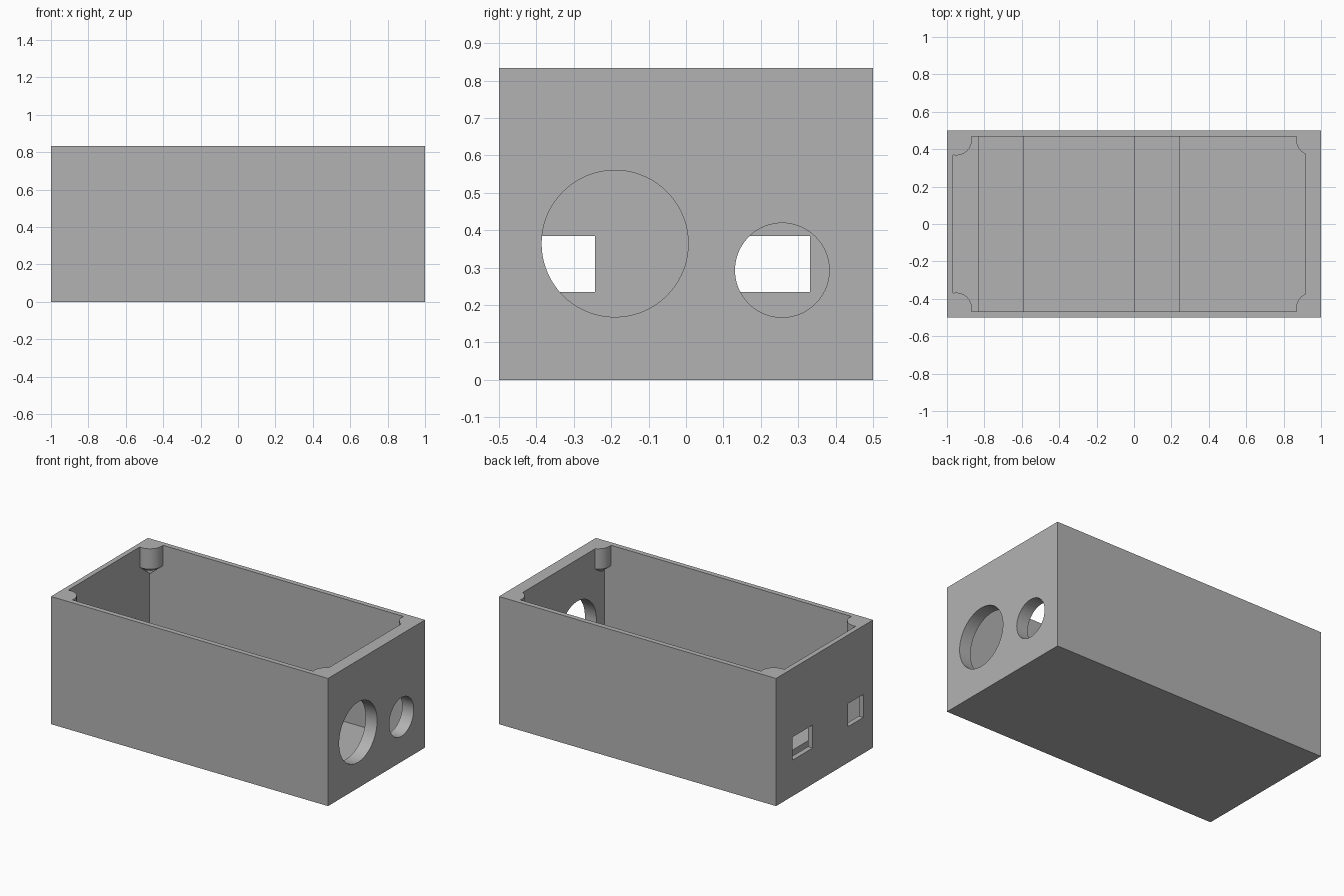
import bpy
import math

if "Cube" in bpy.data.objects:
    bpy.data.objects.remove(bpy.data.objects["Cube"], do_unlink=True)

HEIGHT = 0.833
FLOOR = 0.033
RIDGE_TOP = 0.165

grey = bpy.data.materials.new("plain_grey")
grey.use_nodes = True
colour = (0.45, 0.45, 0.45, 1)
grey.diffuse_color = colour
grey.node_tree.nodes["Principled BSDF"].inputs["Base Color"].default_value = colour


def block(name, x, y, z):
    """Box spanning the given (low, high) ranges."""
    spans = (x, y, z)
    bpy.ops.mesh.primitive_cube_add(size=1, location=[(a + b) / 2 for a, b in spans])
    ob = bpy.context.object
    ob.name = name
    ob.scale = [b - a for a, b in spans]
    bpy.ops.object.transform_apply(location=True, rotation=False, scale=True)
    ob.data.materials.append(grey)
    return ob


def subtract(target, cutter):
    """Cut one solid from another and discard the cutter."""
    cutter.hide_render = True
    mod = target.modifiers.new("cut", 'BOOLEAN')
    mod.operation = 'DIFFERENCE'
    mod.solver = 'EXACT'
    mod.object = cutter
    bpy.context.view_layer.objects.active = target
    bpy.ops.object.modifier_apply(modifier=mod.name)
    bpy.data.objects.remove(cutter, do_unlink=True)


def screw_boss(x, y):
    """Corner post with a conical underside, spun from a profile."""
    radius, sides = 0.083, 48
    rings = [0.70, 1.0]
    verts = [(x, y, 0.633)]
    for z in rings:
        for i in range(sides):
            a = 2 * math.pi * i / sides
            verts.append((x + radius * math.cos(a), y + radius * math.sin(a), z))
    faces = [range(1 + sides, 1 + 2 * sides)]
    for i in range(sides):
        j = (i + 1) % sides
        faces.append((0, 1 + j, 1 + i))
        faces.append((1 + i, 1 + j, 1 + sides + j, 1 + sides + i))
    mesh = bpy.data.meshes.new("screw_boss")
    mesh.from_pydata(verts, [], [tuple(f) for f in faces])
    mesh.materials.append(grey)
    ob = bpy.data.objects.new("screw_boss", mesh)
    bpy.context.collection.objects.link(ob)
    return ob


def round_hole(y, z, radius):
    bpy.ops.mesh.primitive_cylinder_add(vertices=72, radius=radius, depth=0.3,
                                        location=(1, y, z),
                                        rotation=(0, math.pi / 2, 0))
    ob = bpy.context.object
    ob.data.materials.append(grey)
    return ob


# Cavity, with the bosses and floor ridges left standing
cavity = block("cavity", (-0.967, 0.917), (-0.467, 0.467), (FLOOR, 0.95))
for sx in (-1, 1):
    for sy in (-1, 1):
        subtract(cavity, screw_boss(sx * 0.95, sy * 0.45))
for low, high in ((-0.833, -0.588), (0.0, 0.245)):
    subtract(cavity, block("ridge", (low, high), (-0.6, 0.6), (-0.1, RIDGE_TOP)))

# Open box
box = block("enclosure_box", (-1, 1), (-0.5, 0.5), (0, HEIGHT))
subtract(box, cavity)

# Round openings in the thick end wall
subtract(box, round_hole(-0.19, 0.364, 0.196))
subtract(box, round_hole(0.257, 0.293, 0.126))

# Rectangular openings in the thin end wall
for span in ((-0.4, -0.243), (0.123, 0.332)):
    subtract(box, block("window", (-1.1, -0.9), span, (0.235, 0.385)))

# Smooth curved walls, crisp edges
bpy.ops.object.select_all(action='DESELECT')
box.select_set(True)
bpy.context.view_layer.objects.active = box
bpy.ops.object.shade_smooth_by_angle(angle=math.radians(25))
